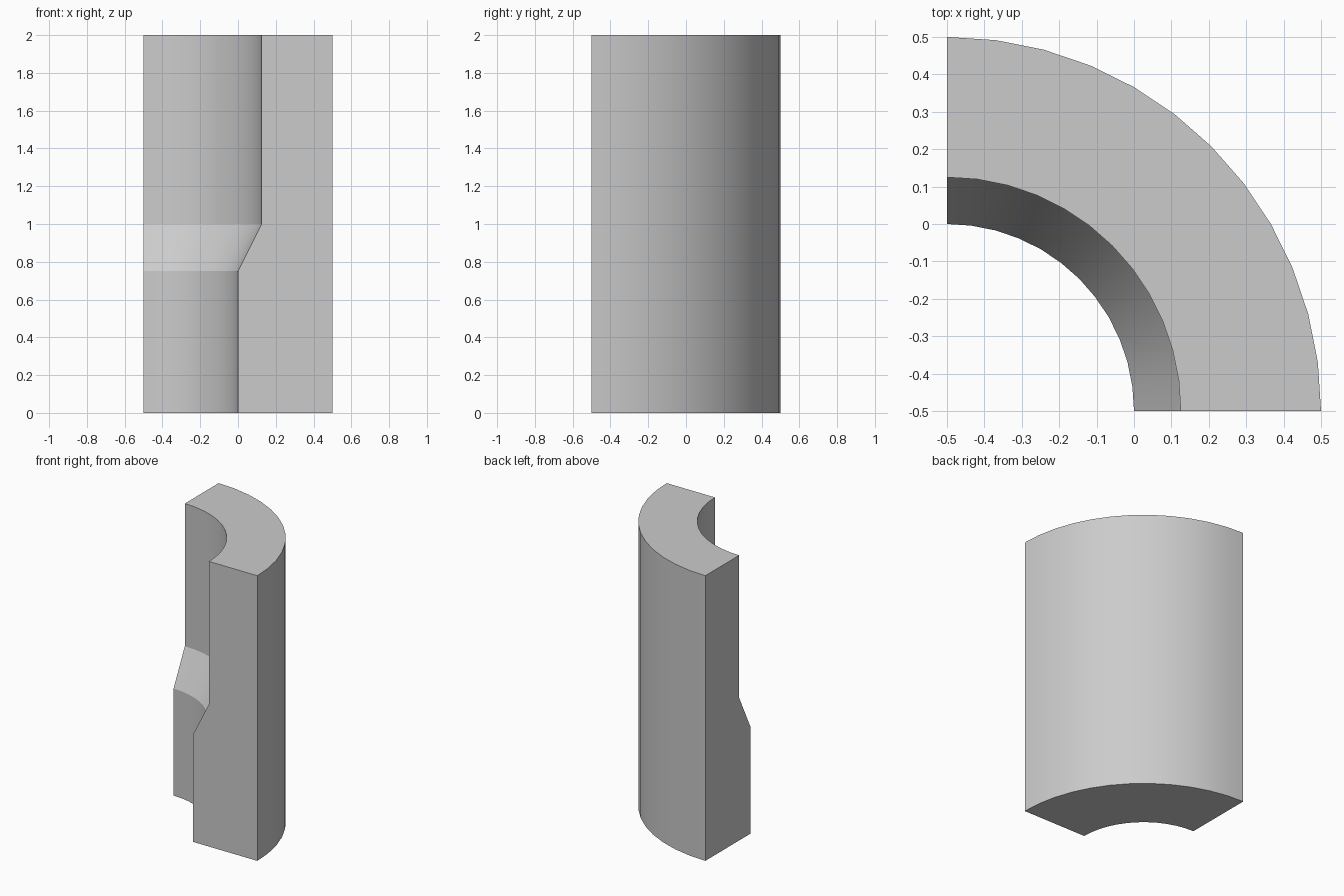
import bpy, bmesh, math
from mathutils import Matrix, Vector

if "Cube" in bpy.data.objects:
    bpy.data.objects.remove(bpy.data.objects["Cube"])

# Wall cross-section (radius, height): straight outside, stepped bore with a taper
PROFILE = [(0.5, 0), (1.0, 0), (1.0, 2), (0.625, 2), (0.625, 1.0), (0.5, 0.75)]
AXIS = Vector((-0.5, -0.5, 0))
STEPS = 12

bm = bmesh.new()

# Front end face, swept a quarter turn around the corner axis
verts = [bm.verts.new(AXIS + Vector((r, 0, z))) for r, z in PROFILE]
start = bm.faces.new(verts)
bmesh.ops.spin(bm, geom=[start], cent=AXIS, axis=(0, 0, 1),
               angle=math.pi / 2, steps=STEPS, use_duplicate=False)

# Close the starting end if the sweep consumed its face
bmesh.ops.remove_doubles(bm, verts=bm.verts[:], dist=1e-5)
bmesh.ops.holes_fill(bm, edges=[e for e in bm.edges if e.is_boundary], sides=0)
bmesh.ops.recalc_face_normals(bm, faces=bm.faces[:])

mesh = bpy.data.meshes.new("quarter_pipe_wall")
bm.to_mesh(mesh)
bm.free()
wall = bpy.data.objects.new("quarter_pipe_wall", mesh)
bpy.context.collection.objects.link(wall)

# Smooth curved walls, crisp taper and end edges
bpy.context.view_layer.objects.active = wall
wall.select_set(True)
bpy.ops.object.shade_smooth_by_angle(angle=math.radians(20))
